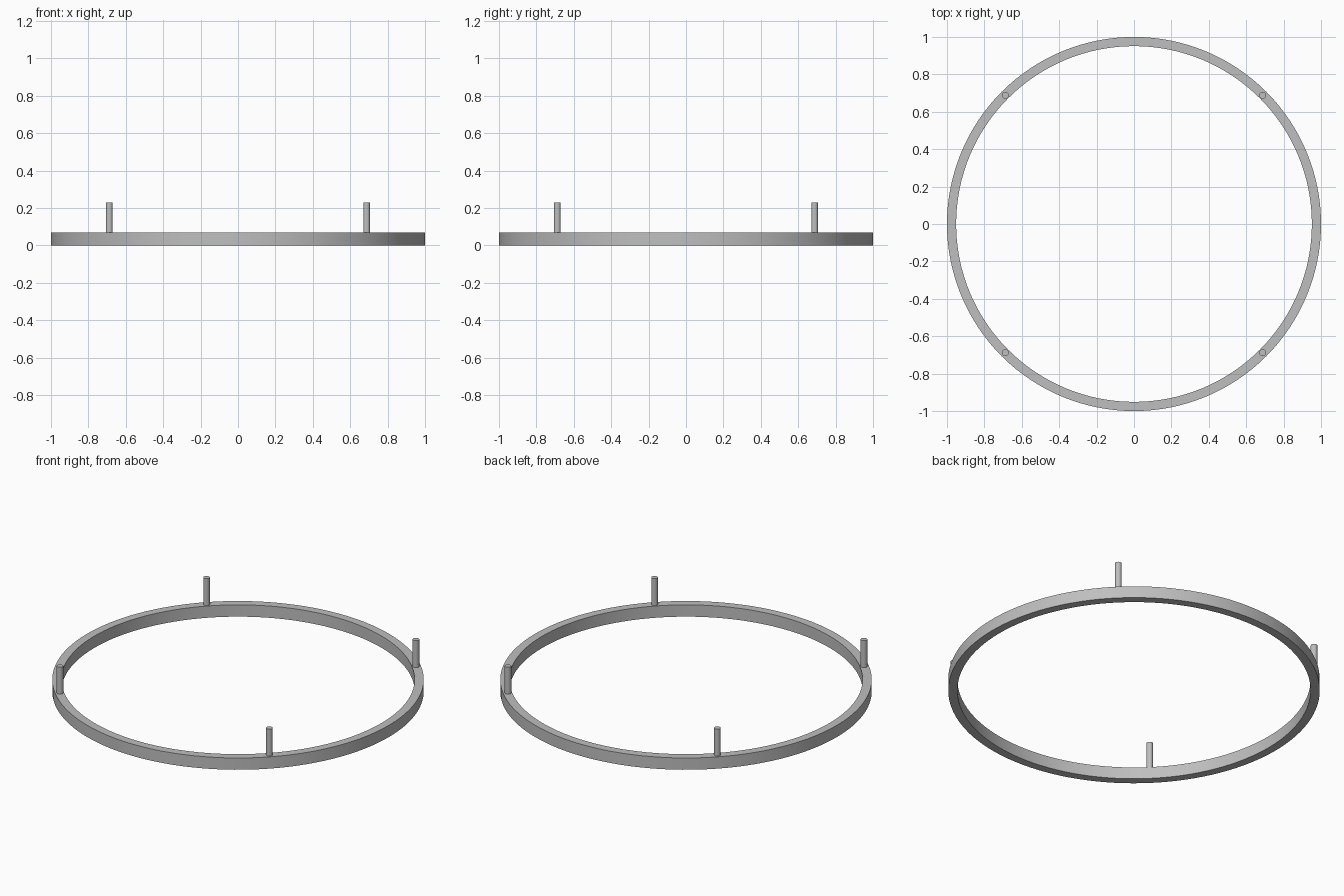
import bpy, bmesh, math

cube = bpy.data.objects.get("Cube")
if cube:
    bpy.data.objects.remove(cube, do_unlink=True)

OUTER, INNER, RING_H = 1.0, 0.951, 0.07
PIN_R, PIN_TOP, PIN_POS = 0.018, 0.23, 0.688

# Single grey material
grey = bpy.data.materials.new("light_grey")
grey.use_nodes = True
colour = (0.52, 0.52, 0.52, 1)
grey.diffuse_color = colour
grey.node_tree.nodes["Principled BSDF"].inputs["Base Color"].default_value = colour


def add_object(name, bm):
    bmesh.ops.recalc_face_normals(bm, faces=bm.faces[:])
    mesh = bpy.data.meshes.new(name)
    bm.to_mesh(mesh)
    bm.free()
    mesh.materials.append(grey)
    obj = bpy.data.objects.new(name, mesh)
    bpy.context.collection.objects.link(obj)
    bpy.ops.object.select_all(action="DESELECT")
    obj.select_set(True)
    bpy.context.view_layer.objects.active = obj
    bpy.ops.object.shade_smooth_by_angle(angle=math.radians(30))
    return obj


# Flat ring: rectangular section spun around the vertical axis
bm = bmesh.new()
section = [(INNER, 0), (OUTER, 0), (OUTER, RING_H), (INNER, RING_H)]
verts = [bm.verts.new((r, 0, z)) for r, z in section]
edges = [bm.edges.new((verts[i], verts[(i + 1) % 4])) for i in range(4)]
bmesh.ops.spin(bm, geom=verts + edges, cent=(0, 0, 0), axis=(0, 0, 1),
               angle=math.tau, steps=128, use_merge=True)
bmesh.ops.remove_doubles(bm, verts=bm.verts[:], dist=0.0001)
add_object("ring", bm)

# Four upright pins standing on the ring
for side, sx in (("left", 1), ("right", -1)):
    for end, sy in (("front", -1), ("back", 1)):
        bm = bmesh.new()
        bmesh.ops.create_cone(bm, cap_ends=True, segments=32, radius1=PIN_R,
                              radius2=PIN_R, depth=PIN_TOP - RING_H)
        pin = add_object(f"{end}_{side}_pin", bm)
        pin.location = (sx * PIN_POS, sy * PIN_POS, (PIN_TOP + RING_H) / 2)
